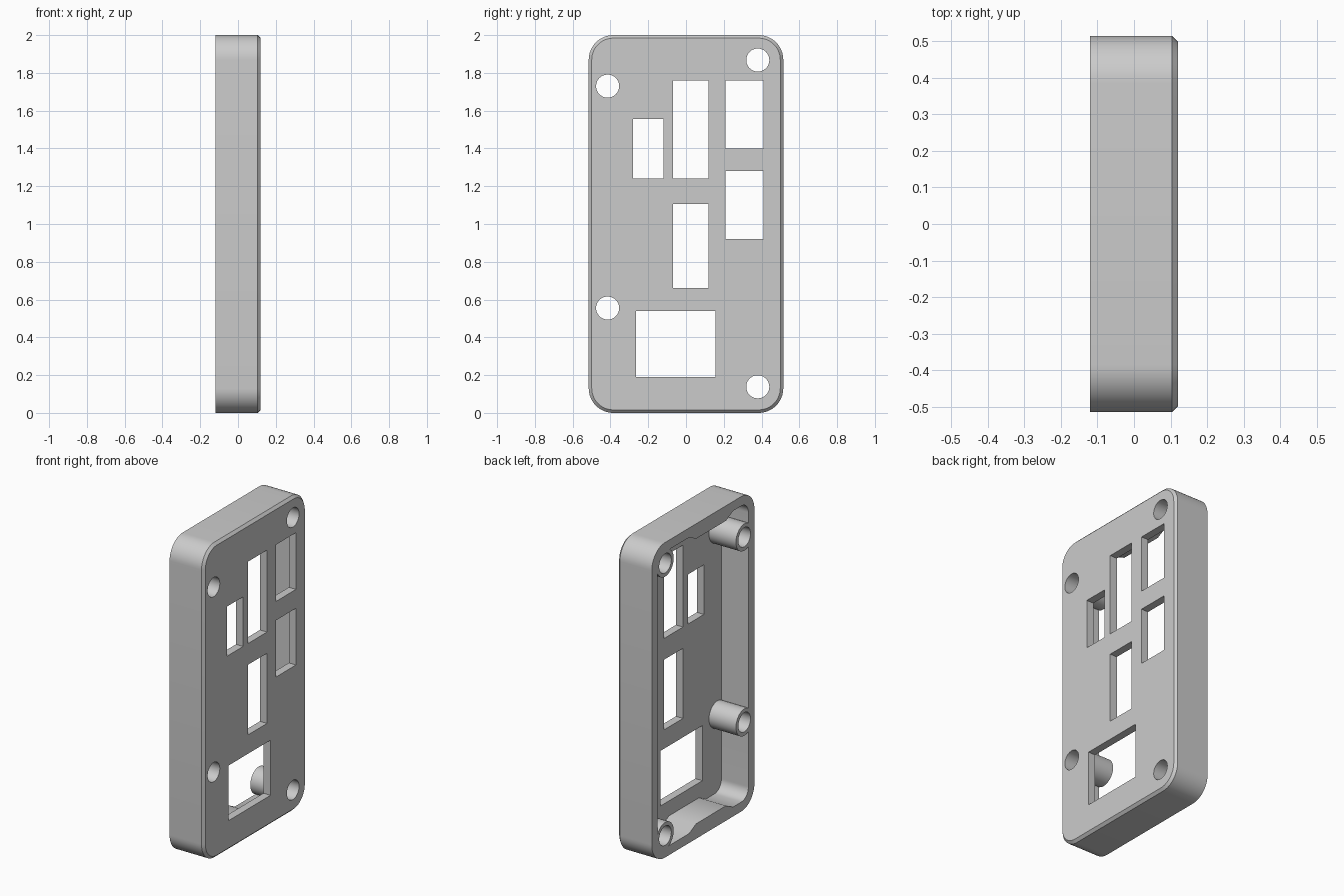
import bpy, bmesh
from math import sin, cos, pi, radians

if "Cube" in bpy.data.objects:
    bpy.data.objects.remove(bpy.data.objects["Cube"])

HALF_W, HEIGHT, HALF_D = 0.515, 2.0, 0.12
RADIUS, CHAMFER, WALL, PLATE = 0.13, 0.016, 0.06, 0.05

grey = bpy.data.materials.new("plain_grey")
grey.use_nodes = True
grey.diffuse_color = (0.6, 0.6, 0.6, 1)
grey.node_tree.nodes["Principled BSDF"].inputs["Base Color"].default_value = (0.6, 0.6, 0.6, 1)


def corner(cy, cz, r, start, steps=12):
    """Quarter arc of (y, z) points."""
    return [(cy + r * cos(start + pi / 2 * i / steps), cz + r * sin(start + pi / 2 * i / steps))
            for i in range(steps + 1)]


def rounded(inset, top_extra=(), bottom_extra=()):
    """Counter-clockwise rounded rectangle, with optional points on top and bottom."""
    r = RADIUS - inset
    cy, lo, hi = HALF_W - RADIUS, RADIUS, HEIGHT - RADIUS
    return (corner(cy, hi, r, 0) + list(top_extra) + corner(-cy, hi, r, pi / 2)
            + corner(-cy, lo, r, pi) + list(bottom_extra) + corner(cy, lo, r, 1.5 * pi))


def loft(name, sections):
    """Solid through (x, outline) sections running towards +x."""
    bm = bmesh.new()
    rings = [[bm.verts.new((x, y, z)) for y, z in outline] for x, outline in sections]
    n = len(rings[0])
    for a, b in zip(rings, rings[1:]):
        for i in range(n):
            j = (i + 1) % n
            bm.faces.new((a[i], a[j], b[j], b[i]))
    bm.faces.new(rings[0][::-1])
    bm.faces.new(rings[-1])
    bmesh.ops.recalc_face_normals(bm, faces=bm.faces)
    mesh = bpy.data.meshes.new(name)
    bm.to_mesh(mesh)
    bm.free()
    obj = bpy.data.objects.new(name, mesh)
    bpy.context.collection.objects.link(obj)
    mesh.materials.append(grey)
    return obj


def cylinder(name, y, z, r, x0, x1):
    ring = [(y + r * cos(2 * pi * i / 48), z + r * sin(2 * pi * i / 48)) for i in range(48)]
    return loft(name, [(x0, ring), (x1, ring)])


def cut(target, tool):
    """Subtract the tool and throw it away."""
    mod = target.modifiers.new("cut", 'BOOLEAN')
    mod.operation, mod.solver, mod.object = 'DIFFERENCE', 'EXACT', tool
    bpy.context.view_layer.objects.active = target
    bpy.ops.object.modifier_apply(modifier=mod.name)
    bpy.data.objects.remove(tool)


# Outer body with chamfered front edge
case = loft("case_shell", [(-HALF_D, rounded(0)), (HALF_D - CHAMFER, rounded(0)),
                           (HALF_D, rounded(CHAMFER))])

# Hollow, leaving a raised rail on the top and bottom walls
rail = [(0.14, 0), (0.07, 0.035), (-0.23, 0.035), (-0.30, 0)]
top_rail = [(y, HEIGHT - WALL - h) for y, h in rail]
bottom_rail = [(y, WALL + h) for y, h in reversed(rail)]
hollow = rounded(WALL, top_rail, bottom_rail)
cavity = loft("cavity_cutter", [(-0.2, hollow), (HALF_D - PLATE, hollow)])

# Screw posts stay standing inside the hollow
posts = [(0.38, 1.868), (0.38, 0.138), (-0.415, 1.73), (-0.415, 0.555)]
for y, z in posts:
    cut(cavity, cylinder("post", y, z, 0.085, -0.3, 0.3))
cut(case, cavity)

# Screw holes
for y, z in posts:
    cut(case, cylinder("hole_cutter", y, z, 0.061, -0.3, 0.3))

# Rectangular openings: y range, z range
openings = [(0.21, 0.41, 1.40, 1.76), (0.21, 0.41, 0.92, 1.28), (-0.07, 0.12, 1.24, 1.76),
            (-0.28, -0.12, 1.24, 1.555), (-0.07, 0.12, 0.66, 1.105), (-0.265, 0.155, 0.19, 0.54)]
for y0, y1, z0, z1 in openings:
    box = [(y0, z0), (y1, z0), (y1, z1), (y0, z1)]
    # start just behind the plate so the posts stay whole
    cut(case, loft("opening_cutter", [(HALF_D - PLATE - 0.004, box), (0.3, box)]))

bpy.ops.object.select_all(action='DESELECT')
case.select_set(True)
bpy.context.view_layer.objects.active = case
bpy.ops.object.shade_smooth_by_angle(angle=radians(30))
